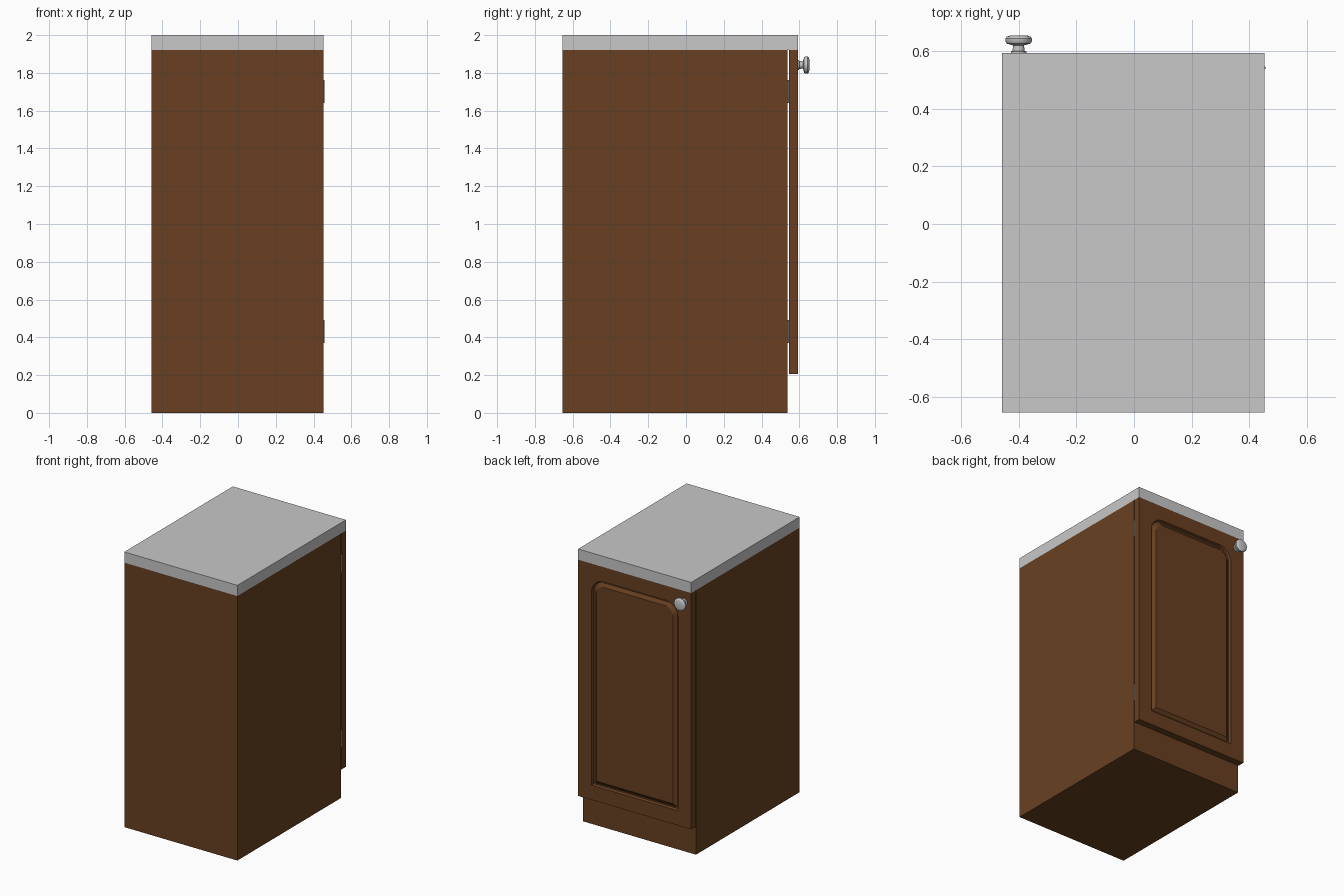
import bpy, bmesh, math
from mathutils import Matrix

if "Cube" in bpy.data.objects:
    bpy.data.objects.remove(bpy.data.objects["Cube"])


def material(name, rgb):
    m = bpy.data.materials.new(name)
    m.diffuse_color = (*rgb, 1)
    m.use_nodes = True
    m.node_tree.nodes["Principled BSDF"].inputs["Base Color"].default_value = m.diffuse_color
    return m


WOOD = material("brown_wood", (0.138, 0.051, 0.0152))
STONE = material("grey_worktop", (0.578, 0.578, 0.578))
METAL = material("grey_metal", (0.56, 0.56, 0.56))

X0, X1 = -0.457, 0.452          # cabinet sides
BACK, FACE, DOOR = -0.653, 0.538, 0.593   # wall side, carcass face, door face
TOP = 1.922                     # underside of the worktop


def finish(name, bm, mat):
    bmesh.ops.recalc_face_normals(bm, faces=bm.faces)
    me = bpy.data.meshes.new(name)
    bm.to_mesh(me)
    bm.free()
    me.materials.append(mat)
    ob = bpy.data.objects.new(name, me)
    bpy.context.collection.objects.link(ob)
    return ob


def box(name, lo, hi, mat):
    bm = bmesh.new()
    size = [b - a for a, b in zip(lo, hi)]
    mid = [(a + b) / 2 for a, b in zip(lo, hi)]
    bmesh.ops.create_cube(bm, size=1, matrix=Matrix.Translation(mid) @ Matrix.Diagonal((*size, 1)))
    return finish(name, bm, mat)


# Carcass and worktop
box("carcass", (X0, BACK, 0), (X1, FACE, TOP), WOOD)
box("worktop", (X0, BACK, TOP), (X1, DOOR, 2.0), STONE)


# Door: nested outlines bridged from the back, over the face and through the groove
def outline(inset, radius, y, steps=8):
    x0, x1 = X0 + inset, X1 - inset
    z0, z1 = 0.205 + inset, TOP - inset
    pts = [(x0, y, z0), (x1, y, z0)]
    for cx, start in ((x1 - radius, 0), (x0 + radius, 90)):
        for i in range(steps + 1):
            a = math.radians(start + 90 * i / steps)
            pts.append((cx + radius * math.cos(a), y, z1 - radius + radius * math.sin(a)))
    return pts


bm = bmesh.new()
G = 0.107   # margin around the groove
sections = [(0, 0, FACE + 0.006), (0, 0, DOOR),
            (G, 0.10, DOOR), (G + 0.006, 0.094, DOOR - 0.017),
            (G + 0.016, 0.084, DOOR - 0.017), (G + 0.040, 0.062, DOOR)]
rings = [[bm.verts.new(p) for p in outline(*s)] for s in sections]
n = len(rings[0])
for a, b in zip(rings, rings[1:]):
    for i in range(n):
        j = (i + 1) % n
        bm.faces.new((a[i], a[j], b[j], b[i]))
bm.faces.new(rings[0])
bm.faces.new(rings[-1])
bmesh.ops.remove_doubles(bm, verts=bm.verts, dist=1e-5)
finish("door", bm, WOOD)

# Knob: turned profile (radius, distance from the door)
profile = [(0, 0), (0.027, 0), (0.027, 0.004), (0.021, 0.007), (0.019, 0.026), (0.030, 0.029),
           (0.041, 0.032), (0.046, 0.040), (0.046, 0.050), (0.041, 0.056), (0.030, 0.060), (0, 0.060)]
bm = bmesh.new()
vs = [bm.verts.new((r, d, 0)) for r, d in profile]
es = [bm.edges.new(p) for p in zip(vs, vs[1:])]
bmesh.ops.spin(bm, geom=vs + es, cent=(0, 0, 0), axis=(0, 1, 0), angle=2 * math.pi, steps=32)
bmesh.ops.remove_doubles(bm, verts=bm.verts, dist=1e-5)
bmesh.ops.translate(bm, verts=bm.verts, vec=(-0.40, DOOR, 1.842))
knob = finish("knob", bm, METAL)

# Hinges: pin with a leaf in the gap behind the door
smooth = [knob]
for label, z in (("lower", 0.432), ("upper", 1.701)):
    bm = bmesh.new()
    bmesh.ops.create_cone(bm, cap_ends=True, segments=16, radius1=0.004, radius2=0.004,
                          depth=0.122, matrix=Matrix.Translation((0.453, FACE + 0.003, z)))
    smooth.append(finish(label + "_hinge_pin", bm, METAL))
    box(label + "_hinge_leaf", (0.40, FACE + 0.001, z - 0.061), (0.453, FACE + 0.005, z + 0.061), METAL)

bpy.ops.object.select_all(action='DESELECT')
for ob in smooth:
    ob.select_set(True)
bpy.context.view_layer.objects.active = knob
bpy.ops.object.shade_smooth_by_angle(angle=math.radians(35))
